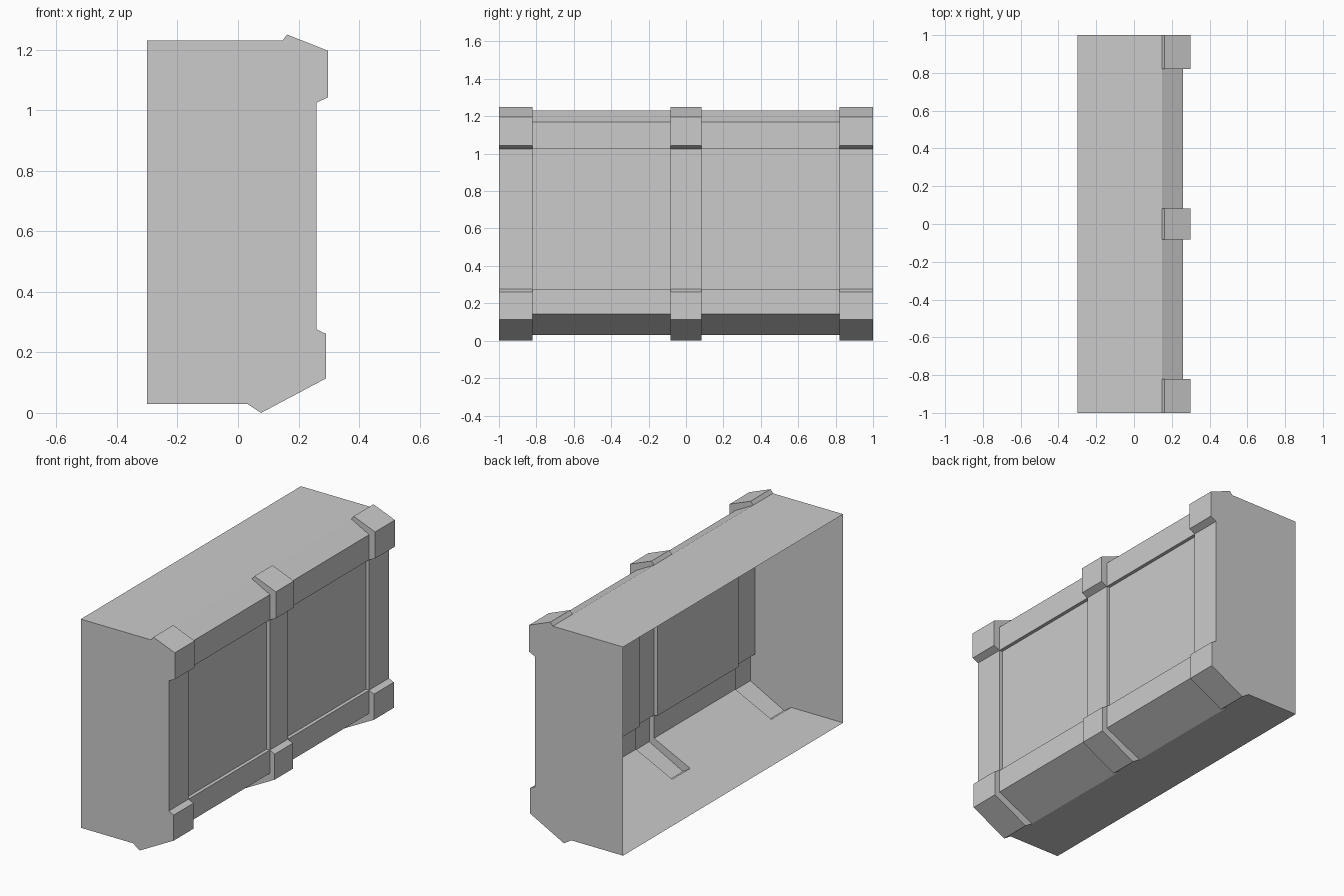
import bpy, bmesh

if "Cube" in bpy.data.objects:
    bpy.data.objects.remove(bpy.data.objects["Cube"])

# Side profiles (x, z), from the open back over the front to the back again
rib = [(-.3, 1.23), (.147, 1.23), (.162, 1.25), (.298, 1.196), (.298, 1.043), (.26, 1.025),
       (.26, .276), (.291, .261), (.291, .114), (.076, 0), (.03, .03), (-.3, .03)]
panel = [(-.3, 1.23), (.147, 1.23), (.147, 1.23), (.26, 1.17), (.26, 1.025), (.24, 1.025),
         (.24, .276), (.26, .276), (.26, .142), (.03, .03), (.03, .03), (-.3, .03)]

# Stations along the width: rib, panel, rib, panel, rib
stations = [(-1, rib), (-.82, rib), (-.82, panel), (-.082, panel), (-.082, rib),
            (.082, rib), (.082, panel), (.82, panel), (.82, rib), (1, rib)]

bm = bmesh.new()
rows = [[bm.verts.new((x, y, z)) for x, z in prof] for y, prof in stations]

# Skin between stations, skipping faces where the profiles coincide
for a, b in zip(rows, rows[1:]):
    for i in range(len(rib) - 1):
        f = bm.faces.new((a[i], a[i + 1], b[i + 1], b[i]))
        f.normal_update()
        if f.calc_area() < 1e-5:
            bm.faces.remove(f)

# End walls
bm.faces.new(rows[0])
bm.faces.new(rows[-1][::-1])

bmesh.ops.remove_doubles(bm, verts=bm.verts, dist=1e-4)
bmesh.ops.delete(bm, geom=[v for v in bm.verts if not v.link_faces], context='VERTS')
bmesh.ops.recalc_face_normals(bm, faces=bm.faces)

# Make the normals point outward, judged by the top sheet
top = max((f for f in bm.faces if abs(f.normal.z) > .99), key=lambda f: f.calc_center_median().z)
if top.normal.z < 0:
    bmesh.ops.reverse_faces(bm, faces=bm.faces)

mesh = bpy.data.meshes.new("ribbed_wall_shell")
bm.to_mesh(mesh)
bm.free()
bpy.context.collection.objects.link(bpy.data.objects.new("ribbed_wall_shell", mesh))
